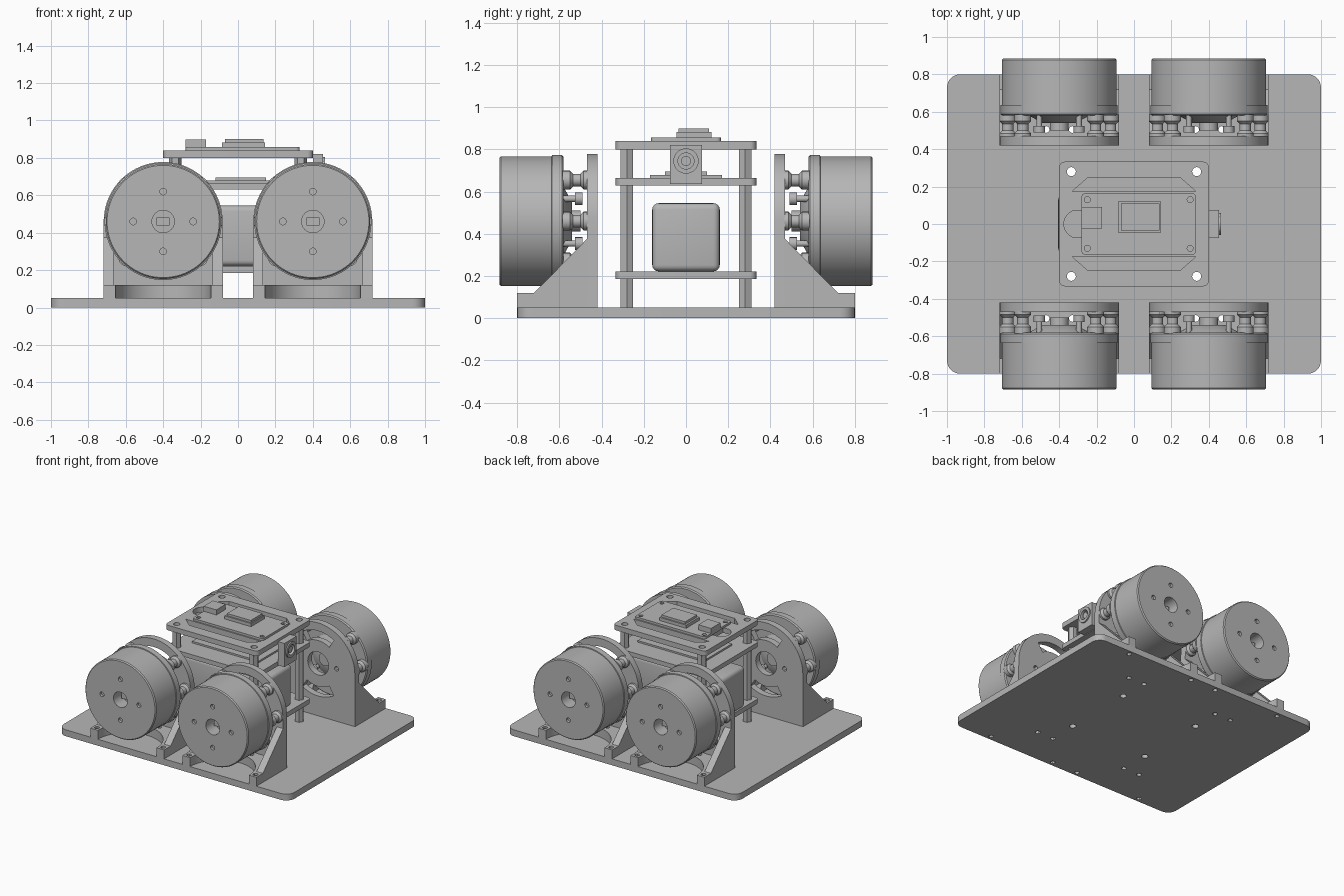
import bpy, bmesh, math
from math import pi, sin, cos
from mathutils import Matrix, Vector

cube = bpy.data.objects.get("Cube")
if cube:
    bpy.data.objects.remove(cube)

grey = bpy.data.materials.new("plain grey")
grey.use_nodes = True
grey.diffuse_color = (0.47, 0.47, 0.47, 1)
grey.node_tree.nodes["Principled BSDF"].inputs["Base Color"].default_value = grey.diffuse_color
scene = bpy.context.scene.collection
made = []


def place(name, mesh, matrix=None):
    ob = bpy.data.objects.new(name, mesh)
    scene.objects.link(ob)
    if matrix is not None:
        ob.matrix_world = matrix
    made.append(ob)
    return ob


def finish(bm, name):
    bmesh.ops.recalc_face_normals(bm, faces=bm.faces)
    me = bpy.data.meshes.new(name)
    bm.to_mesh(me)
    bm.free()
    me.materials.append(grey)
    return me


# outlines
def ring(x, y, r, n=20, a0=0):
    return [(x + r * cos(a0 + 2 * pi * i / n), y + r * sin(a0 + 2 * pi * i / n)) for i in range(n)]


def arc(x, y, r, a, b, n=16):
    return [(x + r * cos(a + (b - a) * i / n), y + r * sin(a + (b - a) * i / n)) for i in range(n + 1)]


def round_rect(w, h, r):
    pts = []
    for k, (sx, sy) in enumerate([(1, 1), (-1, 1), (-1, -1), (1, -1)]):
        pts += arc(sx * (w - r), sy * (h - r), r, k * pi / 2, (k + 1) * pi / 2, 6)
    return pts


def arc_slot(y, r1, r2, a, b):
    return arc(0, y, r2, a, b) + arc(0, y, r1, b, a)


def slab(name, loops, lo, hi, axis="z"):
    """Extrude an outline with holes between lo and hi along an axis."""
    cu = bpy.data.curves.new(name, "CURVE")
    cu.dimensions = "2D"
    cu.fill_mode = "BOTH"
    cu.extrude = (hi - lo) / 2
    for pts in loops:
        sp = cu.splines.new("POLY")
        sp.points.add(len(pts) - 1)
        for p, q in zip(sp.points, pts):
            p.co = (q[0], q[1], 0, 1)
        sp.use_cyclic_u = True
    ob = bpy.data.objects.new(name, cu)
    scene.objects.link(ob)
    bpy.context.view_layer.update()
    src = bpy.data.meshes.new_from_object(ob.evaluated_get(bpy.context.evaluated_depsgraph_get()))
    bpy.data.objects.remove(ob)
    mid = (lo + hi) / 2
    turn = {"z": Matrix.Translation((0, 0, mid)),
            "y": Matrix.Translation((0, mid, 0)) @ Matrix.Rotation(pi / 2, 4, "X"),
            "x": Matrix.Translation((mid, 0, 0)) @ Matrix(((0, 0, 1, 0), (1, 0, 0, 0), (0, 1, 0, 0), (0, 0, 0, 1)))}
    bm = bmesh.new()
    bm.from_mesh(src)
    bpy.data.meshes.remove(src)
    bmesh.ops.remove_doubles(bm, verts=bm.verts, dist=1e-5)
    bmesh.ops.transform(bm, matrix=turn[axis], verts=bm.verts)
    return finish(bm, name)


def lathe(name, profile, cx=0, cz=0, n=64):
    """Revolve (radius, y) points around an axis along y."""
    bm = bmesh.new()
    vs = [bm.verts.new((cx + r, y, cz)) for r, y in profile]
    es = [bm.edges.new(p) for p in zip(vs, vs[1:])]
    bmesh.ops.spin(bm, geom=vs + es, cent=(cx, 0, cz), axis=(0, 1, 0), angle=2 * pi, steps=n)
    bmesh.ops.remove_doubles(bm, verts=bm.verts, dist=1e-5)
    return finish(bm, name)


def box(name, x, y, z, bevel=0):
    bm = bmesh.new()
    bmesh.ops.create_cube(bm, size=1)
    for v in bm.verts:
        v.co = Vector([(a + b) / 2 + c * (b - a) for (a, b), c in zip((x, y, z), v.co)])
    if bevel:
        bmesh.ops.bevel(bm, geom=bm.edges[:], offset=bevel, segments=4, affect="EDGES", profile=0.5)
    return finish(bm, name)


# base plate with through holes
signs = [(sx, sy) for sx in (1, -1) for sy in (1, -1)]
posts = [(sx * 0.335, sy * 0.28) for sx, sy in signs]
post_holes = [ring(x, y, 0.024) for x, y in posts]
foot_holes = [ring(sx * 0.4 + dx, sy * y, 0.018, 12) for sx, sy in signs
              for dx, y in ((0.287, 0.765), (-0.287, 0.765), (0.07, 0.505), (-0.07, 0.505))]
place("base_plate", slab("base_plate", [round_rect(1, 0.8, 0.07)] + post_holes + foot_holes, 0, 0.05))

# wheel motor unit, made once around x = 0
AX = 0.46
unit = []
arch = [(-0.32, 0.05), (0.32, 0.05)] + arc(0, AX, 0.318, 0, pi, 40)
slots = [arc_slot(AX, 0.18, 0.255, pi * a, pi * b) for a, b in ((0.32, 0.68), (1.32, 1.68))]
screws = [ring(0.16 * cos(k * pi / 2), AX + 0.16 * sin(k * pi / 2), 0.018, 12) for k in (0, 2)]
unit.append(slab("bracket_plate", [arch, ring(0, AX, 0.09, 32)] + slots + screws, 0.42, 0.47, "y"))

flange = [(0.32, 0.47), (0.32, 0.8)] + arc(0, 0.8, 0.255, 0, -pi, 32) + [(-0.32, 0.8), (-0.32, 0.47)]
ears = [ring(s * 0.287, 0.765, 0.018, 12) for s in (1, -1)]
inner = [ring(s * 0.07, 0.505, 0.018, 12) for s in (1, -1)]
unit.append(slab("bracket_flange", [flange] + ears + inner, 0.05, 0.12))
gusset = [(0.465, 0.115), (0.725, 0.115), (0.47, 0.375), (0.465, 0.375)]
for side, lo in (("left", 0.265), ("right", -0.32)):
    unit.append(slab("bracket_gusset_" + side, [gusset], lo, lo + 0.055, "x"))

# spool spacers between bracket and motor
spool = [(0, 0.465), (0.045, 0.465), (0.045, 0.485), (0.03, 0.5), (0.03, 0.535),
         (0.045, 0.55), (0.045, 0.585), (0, 0.585)]
for deg in (0, 45, 135, 180, 225, 315):
    a = math.radians(deg)
    unit.append(lathe("motor_spacer", spool, 0.275 * cos(a), AX + 0.275 * sin(a), 20))

# motor hub, screws and can
unit.append(lathe("motor_hub", [(0, 0.5), (0.05, 0.5), (0.05, 0.54), (0.09, 0.54), (0.165, 0.582), (0, 0.582)], 0, AX))
for k in range(4):
    a = pi / 4 + k * pi / 2
    unit.append(lathe("hub_screw", [(0, 0.49), (0.03, 0.49), (0.03, 0.525), (0.015, 0.525), (0.015, 0.582), (0, 0.582)],
                      0.15 * cos(a), AX + 0.15 * sin(a), 16))
unit.append(lathe("motor_can", [(0, 0.58), (0.305, 0.58), (0.313, 0.588), (0.313, 0.635), (0.307, 0.637),
                                (0.307, 0.877), (0.3, 0.885), (0.3, 0.865), (0.06, 0.865), (0.06, 0.78), (0, 0.78)],
                  0, AX, 80))
dots = [ring(0.16 * cos(k * pi / 2), AX + 0.16 * sin(k * pi / 2), 0.018, 14) for k in range(4)]
unit.append(slab("motor_face", [ring(0, AX, 0.3, 80), ring(0, AX, 0.06, 32)] + dots, 0.865, 0.885, "y"))
unit.append(box("shaft_key", (-0.035, 0.035), (0.77, 0.82), (AX - 0.022, AX + 0.022)))

for sx, sy in signs:
    label = ("back_" if sy > 0 else "front_") + ("left_" if sx > 0 else "right_")
    spot = Matrix.Translation((sx * 0.4, 0, 0)) @ Matrix.Rotation(0 if sy > 0 else pi, 4, "Z")
    for me in unit:
        place(label + me.name.split(".")[0], me, spot)

# central tower: hollow hexagonal posts and three decks
for x, y in posts:
    place("tower_post", slab("tower_post", [ring(x, y, 0.034, 6), ring(x, y, 0.024)], 0.05, 0.8))
deck = round_rect(0.4, 0.333, 0.03)
place("lower_deck", slab("lower_deck", [deck] + post_holes, 0.185, 0.222))
place("middle_deck", slab("middle_deck", [deck] + post_holes, 0.63, 0.665))
windows = [[(-0.33, s * 0.175), (-0.25, s * 0.245), (0.25, s * 0.245), (0.33, s * 0.175)] for s in (1, -1)]
tab = [(-0.27, -0.07)] + arc(-0.3, 0, 0.075, 1.4 * pi, 0.6 * pi, 12) + [(-0.27, 0.07)]
place("top_deck", slab("top_deck", [deck, tab] + windows + post_holes, 0.8, 0.84))

# battery and electronics
place("battery_box", box("battery_box", (-0.405, 0.36), (-0.16, 0.16), (0.222, 0.545), 0.03))
place("middle_board", box("middle_board", (-0.28, 0.3), (-0.17, 0.17), (0.665, 0.678)))
place("middle_chip", box("middle_chip", (-0.12, 0.15), (-0.1, 0.1), (0.678, 0.695)))
board_holes = [ring(x, y, 0.016, 12) for x in (-0.25, 0.3) for y in (-0.13, 0.13)]
board = [(p[0] + 0.025, p[1]) for p in round_rect(0.305, 0.165, 0.02)]
place("top_board", slab("top_board", [board] + board_holes, 0.84, 0.857))
place("main_chip", box("main_chip", (-0.085, 0.145), (-0.045, 0.12), (0.857, 0.882)))
place("main_chip_cap", box("main_chip_cap", (-0.07, 0.135), (-0.035, 0.11), (0.882, 0.9)))
place("socket", box("socket", (-0.28, -0.17), (-0.025, 0.09), (0.857, 0.897)))

# camera on the left end, facing +x
CZ = 0.745
body = [(-0.075, 0.635), (0.075, 0.635), (0.075, 0.82), (-0.075, 0.82)]
place("camera_body", slab("camera_body", [body, ring(0, CZ, 0.045, 32)], 0.4, 0.455, "x"))
place("camera_lens_rim", slab("camera_lens_rim", [ring(0, CZ, 0.06, 32), ring(0, CZ, 0.038, 32)], 0.42, 0.465, "x"))
place("camera_lens", slab("camera_lens", [ring(0, CZ, 0.024, 24)], 0.4, 0.455, "x"))
place("camera_back", slab("camera_back", [ring(0, CZ, 0.05, 24)], 0.4, 0.43, "x"))

# smooth round walls, sharp edges
for ob in bpy.context.view_layer.objects:
    ob.select_set(False)
seen = set()
for ob in made:
    if ob.data.name not in seen:
        seen.add(ob.data.name)
        ob.select_set(True)
bpy.context.view_layer.objects.active = made[0]
bpy.ops.object.shade_smooth_by_angle(angle=math.radians(30))
